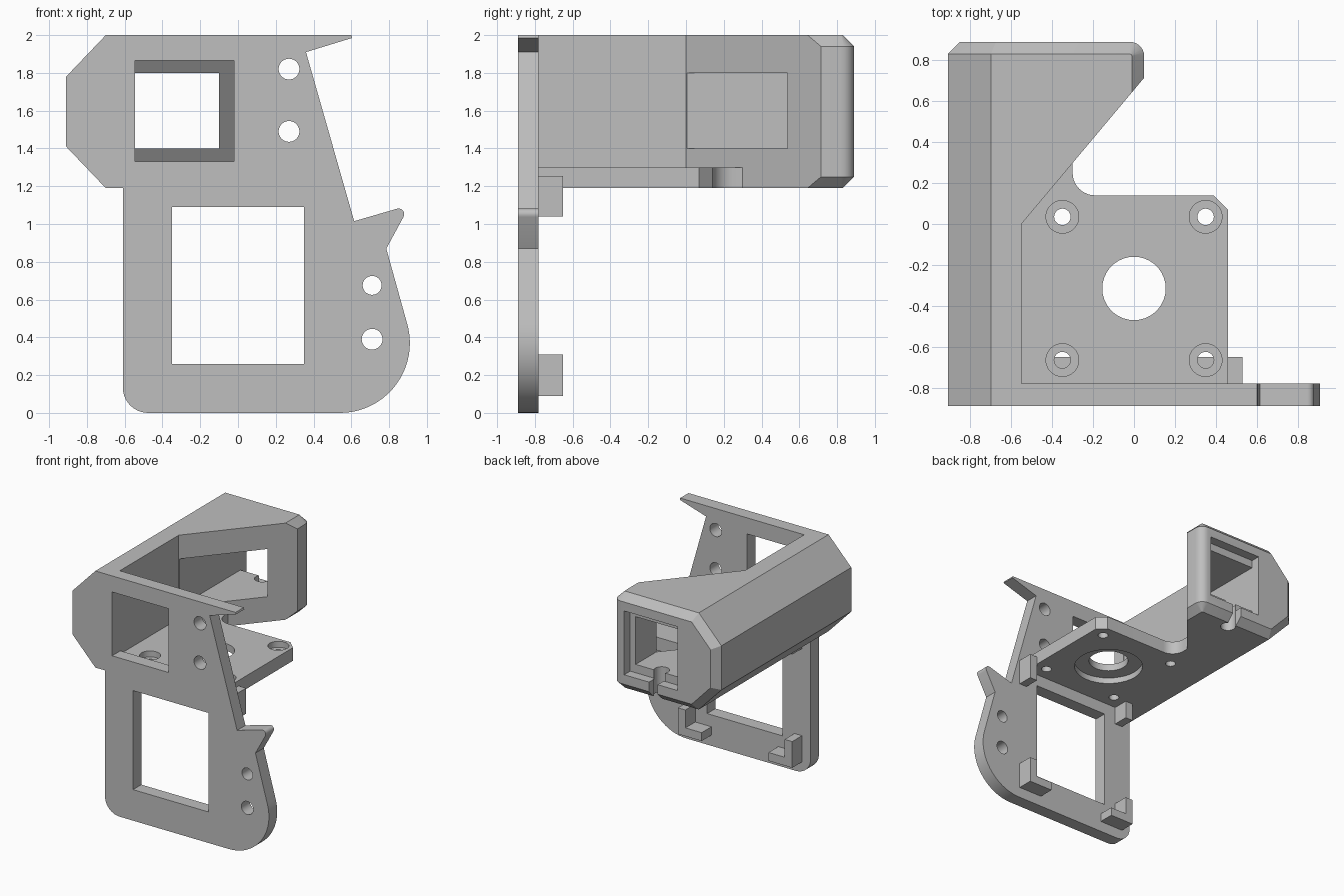
import bpy, bmesh, math
from mathutils import Vector

cube = bpy.data.objects.get("Cube")
if cube:
    bpy.data.objects.remove(cube, do_unlink=True)

grey = bpy.data.materials.new("light_grey_plastic")
grey.use_nodes = True
grey.diffuse_color = (0.52, 0.52, 0.52, 1)
grey.node_tree.nodes["Principled BSDF"].inputs["Base Color"].default_value = (0.52, 0.52, 0.52, 1)


def make(name, bm):
    bmesh.ops.recalc_face_normals(bm, faces=bm.faces[:])
    mesh = bpy.data.meshes.new(name)
    bm.to_mesh(mesh)
    bm.free()
    mesh.materials.append(grey)
    obj = bpy.data.objects.new(name, mesh)
    bpy.context.collection.objects.link(obj)
    return obj


def prism(name, outline, axis, lo, hi):
    """Extrude a 2D outline along y (points are x, z) or z (points are x, y)."""
    bm = bmesh.new()
    place = (lambda u, v: (u, lo, v)) if axis == "y" else (lambda u, v: (u, v, lo))
    face = bm.faces.new([bm.verts.new(place(u, v)) for u, v in outline])
    moved = bmesh.ops.extrude_face_region(bm, geom=[face])["geom"]
    step = Vector((0, hi - lo, 0)) if axis == "y" else Vector((0, 0, hi - lo))
    bmesh.ops.translate(bm, vec=step, verts=[g for g in moved if isinstance(g, bmesh.types.BMVert)])
    return make(name, bm)


def arc(cx, cy, r, start, end, n=10):
    angles = [math.radians(start + (end - start) * i / n) for i in range(n + 1)]
    return [(cx + r * math.cos(a), cy + r * math.sin(a)) for a in angles]


def circle(cx, cy, r):
    return arc(cx, cy, r, 0, 350, 35)


def rect(x0, x1, v0, v1):
    return [(x0, v0), (x1, v0), (x1, v1), (x0, v1)]


def cut(obj, outline, axis, lo, hi):
    cutter = prism("cutter", outline, axis, lo, hi)
    cutter.hide_render = True
    mod = obj.modifiers.new("cut", "BOOLEAN")
    mod.operation, mod.solver, mod.object = "DIFFERENCE", "EXACT", cutter
    bpy.context.view_layer.objects.active = obj
    bpy.ops.object.modifier_apply(modifier=mod.name)
    bpy.data.objects.remove(cutter, do_unlink=True)


FRONT, PLATE_BACK, BACK = -0.89, -0.78, 0.89
BOTTOM, TOP, BEVEL = 1.19, 2.0, 0.06

# Front plate with hooks and rounded lower corners
outline = [(-0.91, 1.41), (-0.91, 1.78), (-0.70, TOP), (0.6, TOP), (0.605, 1.985),
           (0.36, 1.91), (0.615, 1.015)]
outline += arc(0.85, 1.052, 0.03, 105, -30, 6)
outline += [(0.785, 0.87)]
outline += arc(0.54, 0.37, 0.37, 17, -90, 20)
outline += arc(-0.475, 0.135, 0.135, 270, 180)
outline += [(-0.61, BOTTOM), (-0.70, BOTTOM)]
front_plate = prism("front_plate", outline, "y", FRONT, PLATE_BACK)
openings = [rect(-0.35, 0.35, 0.26, 1.09), rect(-0.545, -0.02, 1.33, 1.865),
            circle(0.27, 1.82, 0.055), circle(0.27, 1.49, 0.055),
            circle(0.71, 0.675, 0.05), circle(0.71, 0.39, 0.055)]
for hole in openings:
    cut(front_plate, hole, "y", -1, -0.7)

# Arm: chamfered convex block, then the diagonal and the tunnel are cut away
points = []
for z, edge in ((BOTTOM, 1), (TOP, -1)):
    mid = 1.41 if edge > 0 else 1.78
    for y in (PLATE_BACK, BACK - BEVEL):
        points += [(-0.91, y, mid), (-0.70, y, z)]
    points += [(-0.85, BACK, mid + edge * 0.025), (-0.675, BACK, z + edge * BEVEL)]
    points += [(-0.01, PLATE_BACK, z), (0.05, PLATE_BACK, z + edge * BEVEL)]
    points += [(x, y, z) for x, y in arc(-0.02, 0.82, 0.01, 0, 90, 6)]
    points += [(x, y, z + edge * BEVEL) for x, y in arc(-0.02, 0.82, 0.07, 0, 90, 6)]
bm = bmesh.new()
for p in points:
    bm.verts.new(p)
bmesh.ops.convex_hull(bm, input=bm.verts[:])
bmesh.ops.dissolve_limit(bm, angle_limit=0.01, verts=bm.verts[:], edges=bm.edges[:])
arm = make("arm", bm)
cut(arm, [(-0.55, -2), (0.4, -2), (0.4, 1.132), (-0.55, 0)], "z", 1, 3)
cut(arm, rect(-0.545, -0.10, 1.40, 1.80), "y", -0.5, 1)
cut(arm, rect(-0.545, -0.05, 1.33, 1.865), "y", 0.81, 1)
# Cable notch in the lower rim
cut(arm, rect(-0.36, -0.28, 0.78, 1), "z", 1, 1.5)
cut(arm, circle(-0.32, 0.78, 0.06), "z", 1, 1.5)

# Shelf with a centre hole and four counterbored screw holes
outline = [(-0.55, PLATE_BACK), (0.46, PLATE_BACK), (0.46, 0.07), (0.39, 0.14)]
outline += arc(-0.19, 0.25, 0.11, 270, 180)
outline += [(-0.30, 0.298), (-0.55, 0)]
shelf = prism("shelf", outline, "z", BOTTOM, 1.30)
cut(shelf, circle(0, -0.315, 0.155), "z", 1, 2)
cut(shelf, circle(0, -0.315, 0.27), "z", 1, 1.24)
for x in (-0.35, 0.35):
    for y in (0.035, -0.665):
        cut(shelf, circle(x, y, 0.04), "z", 1, 2)
        cut(shelf, circle(x, y, 0.08), "z", 1.25, 2)

# Corner clips behind the lower window
for side, label in ((1, "left"), (-1, "right")):
    lower = [(0.31, 0.09), (0.53, 0.09), (0.53, 0.31), (0.46, 0.31), (0.46, 0.16), (0.31, 0.16)]
    upper = rect(0.46, 0.53, 1.04, 1.255)
    for name, shape in (("lower", lower), ("upper", upper)):
        prism(f"{name}_clip_{label}", [(side * x, z) for x, z in shape], "y", PLATE_BACK, -0.65)

# Smooth the curved walls, keep the edges sharp
bpy.ops.object.select_all(action="DESELECT")
for obj in (front_plate, arm, shelf):
    obj.select_set(True)
bpy.context.view_layer.objects.active = arm
bpy.ops.object.shade_smooth_by_angle(angle=math.radians(25))
